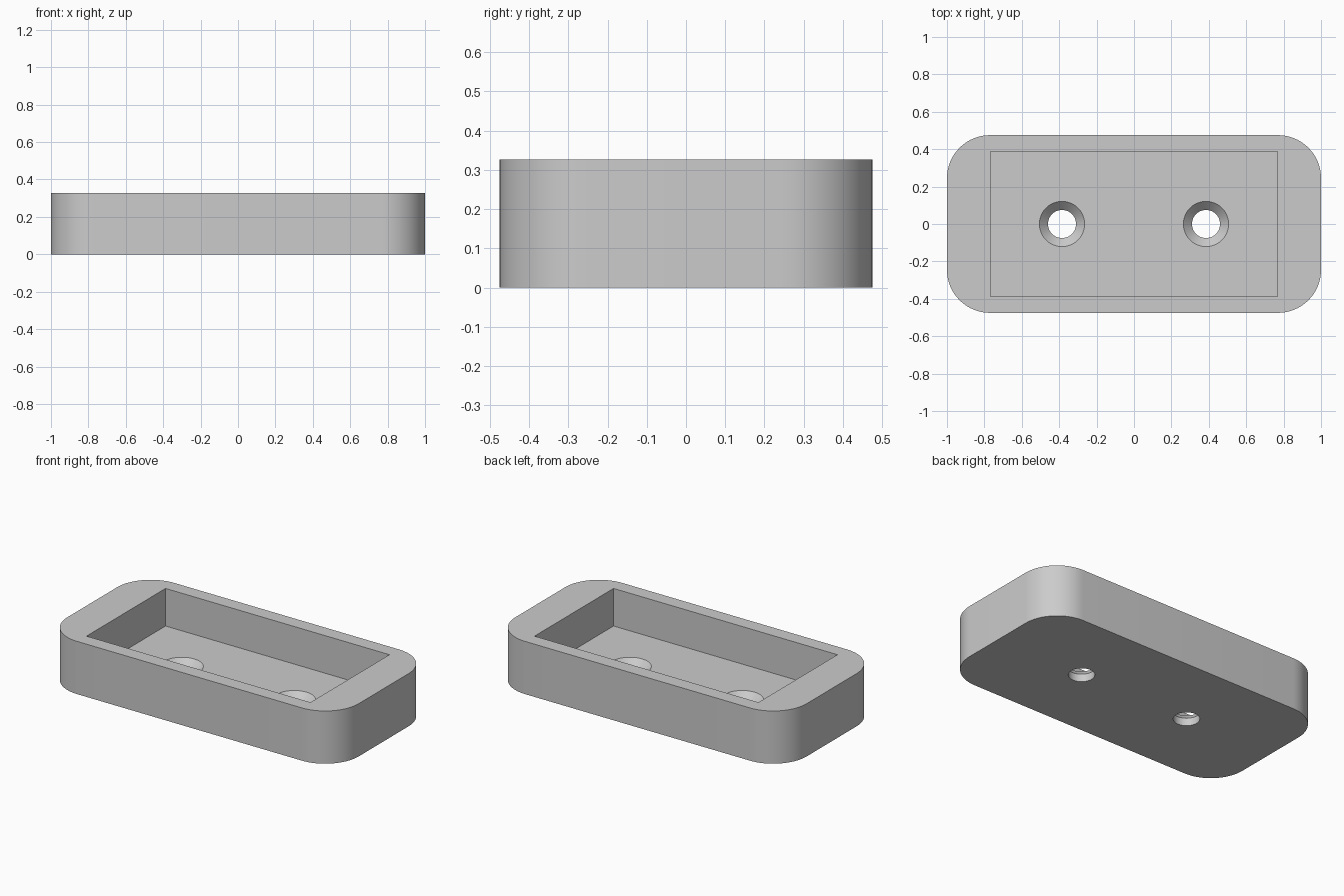
import bpy, bmesh, math

if "Cube" in bpy.data.objects:
    bpy.data.objects.remove(bpy.data.objects["Cube"])

LENGTH, WIDTH, HEIGHT = 2.0, 0.95, 0.327
CORNER_R = 0.23
POCKET_X, POCKET_Y, FLOOR_Z = 0.768, 0.387, 0.094
HOLE_X, HOLE_R, SINK_R, SINK_Z = 0.385, 0.075, 0.121, 0.048

grey = bpy.data.materials.new("light grey")
grey.diffuse_color = (0.6, 0.6, 0.6, 1)
grey.use_nodes = True
grey.node_tree.nodes["Principled BSDF"].inputs["Base Color"].default_value = grey.diffuse_color


def loft(name, rings):
    """Closed solid through a stack of equal-length point rings."""
    bm = bmesh.new()
    loops = [[bm.verts.new(p) for p in ring] for ring in rings]
    n = len(loops[0])
    for a, b in zip(loops, loops[1:]):
        for i in range(n):
            j = (i + 1) % n
            bm.faces.new((a[i], a[j], b[j], b[i]))
    bm.faces.new(loops[0][::-1])
    bm.faces.new(loops[-1])
    bmesh.ops.recalc_face_normals(bm, faces=bm.faces)
    mesh = bpy.data.meshes.new(name)
    bm.to_mesh(mesh)
    bm.free()
    mesh.materials.append(grey)
    obj = bpy.data.objects.new(name, mesh)
    bpy.context.collection.objects.link(obj)
    return obj


def rounded_ring(z, steps=16):
    pts = []
    for q, (sx, sy) in enumerate([(1, 1), (-1, 1), (-1, -1), (1, -1)]):
        cx, cy = sx * (LENGTH / 2 - CORNER_R), sy * (WIDTH / 2 - CORNER_R)
        for i in range(steps + 1):
            a = math.pi / 2 * (q + i / steps)
            pts.append((cx + CORNER_R * math.cos(a), cy + CORNER_R * math.sin(a), z))
    return pts


def circle_ring(cx, r, z, n=48):
    return [(cx + r * math.cos(2 * math.pi * i / n),
             r * math.sin(2 * math.pi * i / n), z) for i in range(n)]


def rect_ring(z):
    return [(sx * POCKET_X, sy * POCKET_Y, z)
            for sx, sy in [(1, 1), (-1, 1), (-1, -1), (1, -1)]]


# Rounded block
tray = loft("tray", [rounded_ring(0), rounded_ring(HEIGHT)])

# Rectangular pocket and two countersunk screw holes
cutters = [loft("pocket_cutter", [rect_ring(FLOOR_Z), rect_ring(HEIGHT + 0.1)])]
for side in (-1, 1):
    x = side * HOLE_X
    cutters.append(loft("screw_hole_cutter", [
        circle_ring(x, HOLE_R, -0.1), circle_ring(x, HOLE_R, SINK_Z),
        circle_ring(x, SINK_R, FLOOR_Z), circle_ring(x, SINK_R, FLOOR_Z + 0.1)]))

for cutter in cutters:
    cutter.hide_render = True
    mod = tray.modifiers.new(cutter.name, 'BOOLEAN')
    mod.operation, mod.solver, mod.object = 'DIFFERENCE', 'EXACT', cutter

# Bake the cuts and remove the cutters
bpy.context.view_layer.update()
graph = bpy.context.evaluated_depsgraph_get()
baked = bpy.data.meshes.new_from_object(tray.evaluated_get(graph))
tray.modifiers.clear()
tray.data = baked
for cutter in cutters:
    bpy.data.objects.remove(cutter)

bpy.context.view_layer.objects.active = tray
tray.select_set(True)
bpy.ops.object.shade_smooth_by_angle(angle=math.radians(30))
